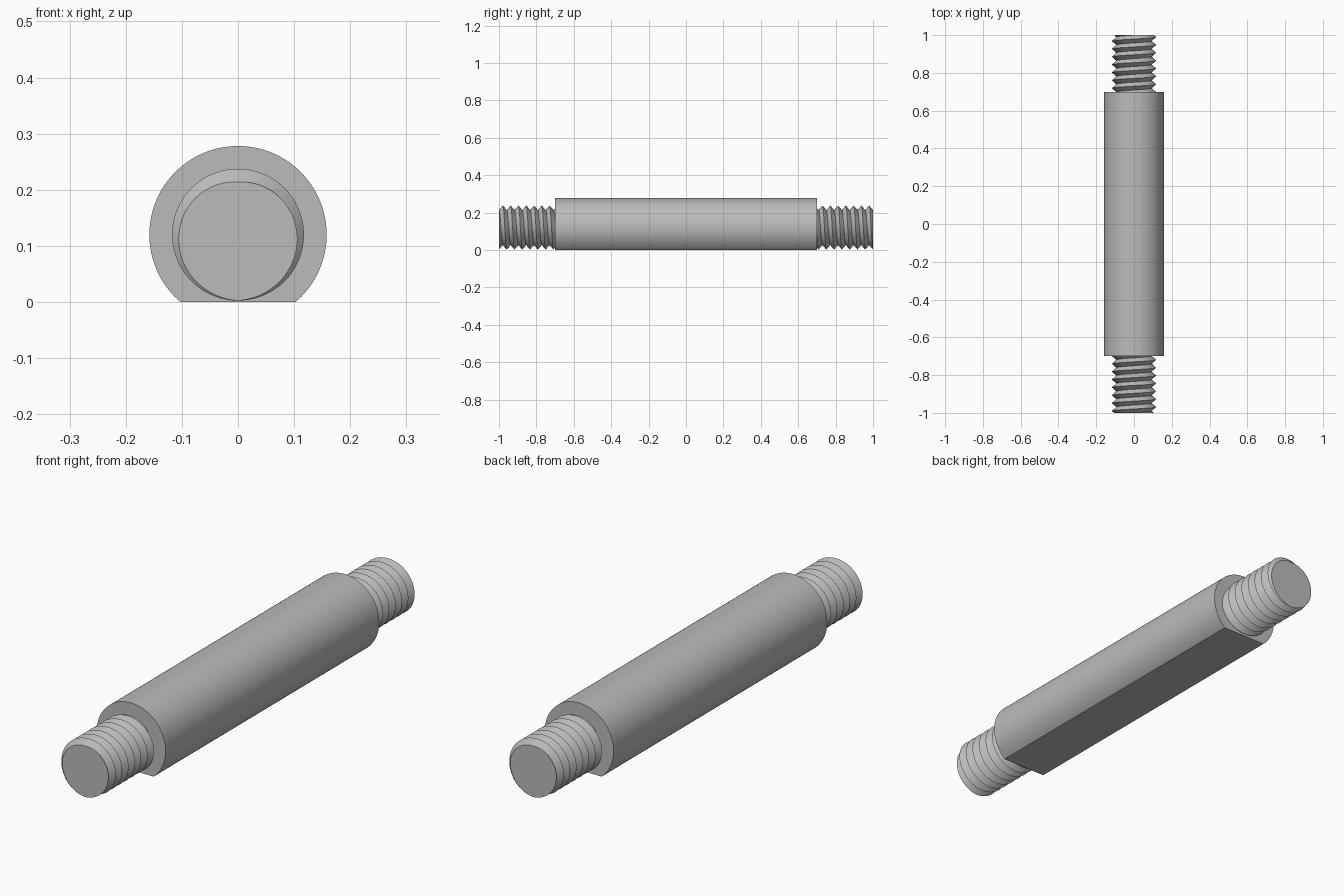
import bpy, bmesh, math
from mathutils import Matrix

if "Cube" in bpy.data.objects:
    bpy.data.objects.remove(bpy.data.objects["Cube"])

AXIS_Z = 0.12          # height of the shared axis
BODY_R, BODY_HALF = 0.158, 0.70
CREST_R, ROOT_R, PITCH = 0.1175, 0.0935, 0.0416
SEG = 72               # steps per thread turn

steel = bpy.data.materials.new("grey steel")
steel.diffuse_color = (0.5, 0.5, 0.5, 1)
steel.use_nodes = True
steel.node_tree.nodes["Principled BSDF"].inputs["Base Color"].default_value = steel.diffuse_color


def finish(bm, name):
    bmesh.ops.recalc_face_normals(bm, faces=bm.faces[:])
    mesh = bpy.data.meshes.new(name)
    bm.to_mesh(mesh)
    bm.free()
    mesh.materials.append(steel)
    obj = bpy.data.objects.new(name, mesh)
    bpy.context.collection.objects.link(obj)
    bpy.ops.object.select_all(action='DESELECT')
    obj.select_set(True)
    bpy.context.view_layer.objects.active = obj
    bpy.ops.object.shade_smooth_by_angle(angle=math.radians(30))
    return obj


# Round bar with a flat along its underside
bm = bmesh.new()
half_arc = math.pi - math.acos(AXIS_Z / BODY_R)
count = 96
ring = []
for i in range(count + 1):
    a = -half_arc + 2 * half_arc * i / count
    ring.append(bm.verts.new((BODY_R * math.sin(a), -BODY_HALF,
                              AXIS_Z + BODY_R * math.cos(a))))
cap = bm.faces.new(ring)
ext = bmesh.ops.extrude_face_region(bm, geom=[cap], use_keep_orig=True)
bmesh.ops.translate(bm, vec=(0, 2 * BODY_HALF, 0),
                    verts=[g for g in ext["geom"] if isinstance(g, bmesh.types.BMVert)])
finish(bm, "bar_body")


# Threaded stud: right-hand helical V ridge, trimmed flat at both ends
def threaded_stud(name, turn):
    bm = bmesh.new()
    crest, root = [], []
    for s in range(SEG * 12):
        a = 2 * math.pi * s / SEG + math.pi      # a crest meets the end at the bottom
        y = -1 - 2 * PITCH + PITCH * s / SEG
        for line, r, dy in ((crest, CREST_R, 0), (root, ROOT_R, PITCH / 2)):
            line.append(bm.verts.new((r * math.sin(a), y + dy, r * math.cos(a))))
    for s in range(len(crest) - 1):
        bm.faces.new((crest[s], crest[s + 1], root[s + 1], root[s]))
        if s + SEG + 1 < len(crest):
            bm.faces.new((root[s], root[s + 1], crest[s + SEG + 1], crest[s + SEG]))
    for y, side in ((-1, -1), (-BODY_HALF + 0.005, 1)):
        cut = bmesh.ops.bisect_plane(bm, geom=bm.verts[:] + bm.edges[:] + bm.faces[:],
                                     dist=1e-6, plane_co=(0, y, 0),
                                     plane_no=(0, side, 0), clear_outer=True)
        edges = [g for g in cut["geom_cut"] if isinstance(g, bmesh.types.BMEdge)]
        bmesh.ops.edgeloop_fill(bm, edges=edges)
    bm.transform(Matrix.Translation((0, 0, AXIS_Z)) @ Matrix.Rotation(turn, 4, 'Z'))
    finish(bm, name)


threaded_stud("front_thread", 0)
threaded_stud("back_thread", math.pi)
